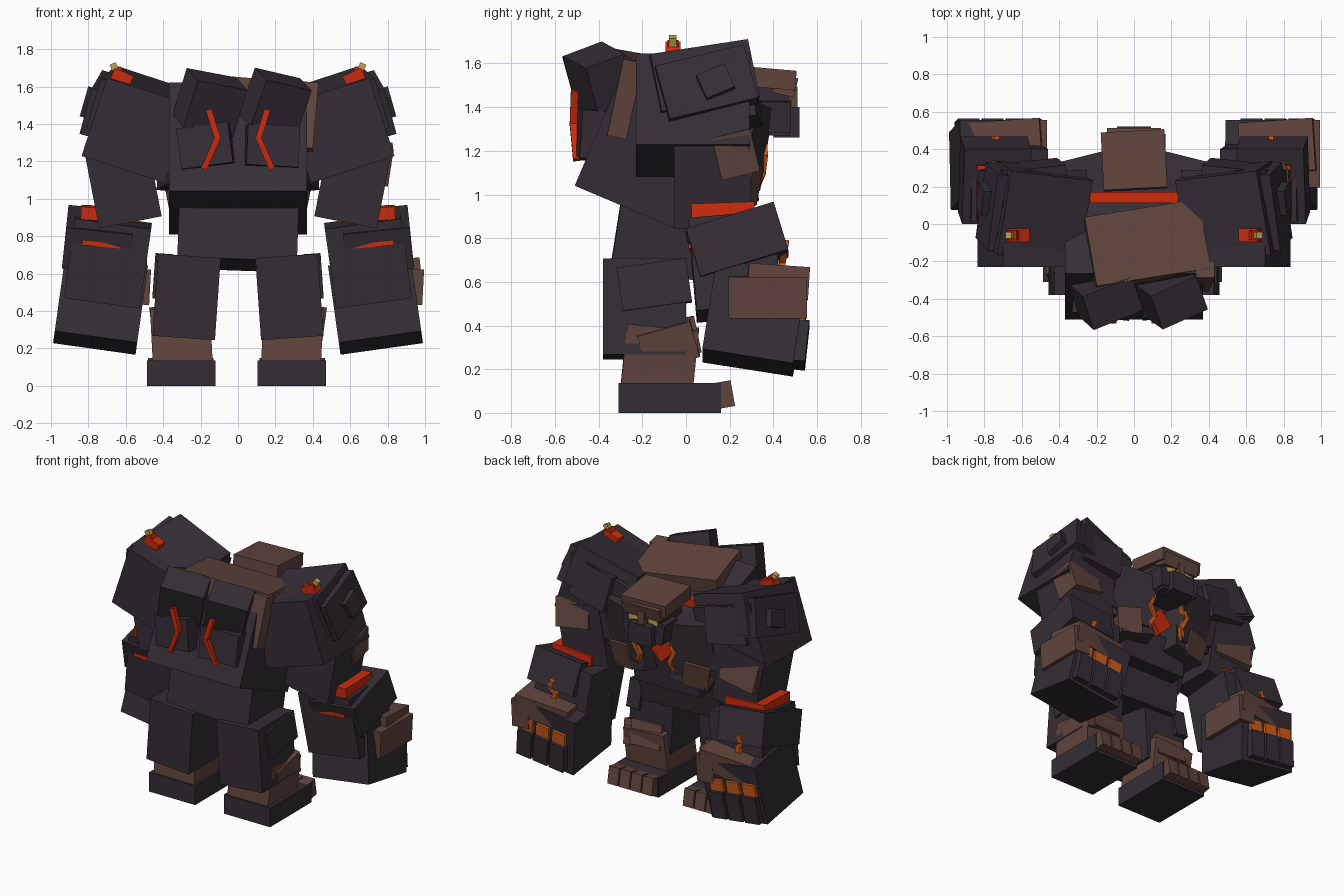
import bpy
import bmesh
from math import radians, degrees
from mathutils import Matrix, Vector, Euler


def material(name, colour):
    m = bpy.data.materials.new(name)
    m.diffuse_color = (*colour, 1)
    return m


DARK = material("dark stone", (0.035, 0.027, 0.036))
BROWN = material("brown stone", (0.120, 0.058, 0.047))
RED = material("ember red", (0.60, 0.024, 0.004))
ORANGE = material("lava orange", (0.62, 0.11, 0.012))
YELLOW = material("pale yellow", (0.52, 0.38, 0.08))


def block(name, centre, size, rot, mat):
    """One flat-faced stone with its turn baked in."""
    bm = bmesh.new()
    turn = Euler([radians(a) for a in rot]).to_matrix().to_4x4()
    bmesh.ops.create_cube(bm, size=1, matrix=Matrix.Translation(centre) @ turn @ Matrix.Diagonal((*size, 1)))
    mesh = bpy.data.meshes.new(name)
    bm.to_mesh(mesh)
    bm.free()
    mesh.materials.append(mat)
    ob = bpy.data.objects.new(name, mesh)
    bpy.context.collection.objects.link(ob)


def pair(name, c, s, r, mat, shift=0):
    """A stone and its mirror image across x = 0, the left one nudged by shift."""
    block("right_" + name, c, s, r, mat)
    block("left_" + name, (-c[0] + shift, c[1], c[2]), s, (r[0], -r[1], -r[2]), mat)


def crack(name, points, width, depth, mat):
    """Zigzag of thin bars through x, y, z points, on both sides."""
    for i, (p, q) in enumerate(zip(points, points[1:])):
        p, q = Vector(p), Vector(q)
        up = (q - p).normalized()
        side = Vector((0, 1, 0)).cross(up).normalized()
        rot = Matrix((side, up.cross(side), up)).transposed().to_euler()
        pair(f"{name}_{i}", tuple((p + q) / 2), (width, depth, (q - p).length + width * 0.4),
             [degrees(a) for a in rot], mat)


# Hunched trunk
block("torso", (0, -0.115, 1.215), (0.74, 0.59, 0.63), (-23, 0, 0), DARK)
block("pelvis", (0, -0.12, 0.81), (0.64, 0.40, 0.33), (-9, 2, 0), DARK)
block("belly", (0, 0.05, 0.96), (0.52, 0.34, 0.24), (-5, 0, 0), DARK)
block("top_slab", (0.07, -0.11, 1.55), (0.62, 0.38, 0.12), (-10, 5, 9), BROWN)
block("side_slab", (0.365, -0.28, 1.44), (0.10, 0.09, 0.36), (-12, 5, 0), BROWN)

# Back crags with glowing cracks
block("left_upper_crag", (-0.15, -0.39, 1.515), (0.29, 0.20, 0.27), (20, 10, 22), DARK)
block("right_upper_crag", (0.20, -0.39, 1.515), (0.27, 0.20, 0.27), (20, 12, 24), DARK)
block("left_lower_crag", (-0.17, -0.41, 1.28), (0.28, 0.17, 0.22), (-4, -8, -6), DARK)
block("right_lower_crag", (0.18, -0.41, 1.28), (0.28, 0.17, 0.22), (-4, 3, 6), DARK)
crack("back_crack", [(0.155, -0.51, 1.47), (0.11, -0.515, 1.325), (0.18, -0.50, 1.165)], 0.032, 0.035, RED)

# Chest plates and inner glow
pair("chest_plate", (0.24, 0.19, 1.24), (0.30, 0.30, 0.38), (-8, -6, -14), DARK)
pair("chest_slab", (0.27, 0.21, 1.05), (0.18, 0.22, 0.18), (-12, 8, -16), BROWN)
pair("lower_chest", (0.21, 0.16, 1.03), (0.26, 0.28, 0.20), (8, 10, -10), DARK)
block("glow_bar", (0, 0.142, 1.44), (0.47, 0.06, 0.10), (0, 0, 0), RED)
block("chest_core", (0, 0.18, 1.14), (0.14, 0.20, 0.14), (0, 45, 0), RED)
crack("chest_crack", [(0.15, 0.355, 1.34), (0.125, 0.355, 1.25), (0.16, 0.36, 1.18), (0.12, 0.35, 1.10),
                      (0.15, 0.32, 1.03)], 0.028, 0.03, ORANGE)

# Head, brow, jaw and eyes
block("head", (0, 0.36, 1.41), (0.27, 0.23, 0.28), (0, 0, 0), DARK)
block("head_cap", (0, 0.34, 1.535), (0.34, 0.31, 0.09), (-5, 0, 3), BROWN)
block("brow", (0, 0.455, 1.50), (0.29, 0.10, 0.09), (-14, 0, 0), BROWN)
block("nose", (0, 0.48, 1.44), (0.05, 0.06, 0.11), (0, 0, 0), BROWN)
block("jaw", (0, 0.46, 1.33), (0.18, 0.12, 0.14), (0, 0, 0), DARK)
pair("cheek", (0.12, 0.41, 1.36), (0.08, 0.14, 0.14), (0, 8, 0), DARK)
pair("eye", (0.075, 0.478, 1.425), (0.075, 0.009, 0.035), (0, 8, 0), YELLOW)

# Shoulders and their little embers
pair("shoulder", (0.545, 0.03, 1.365), (0.47, 0.52, 0.44), (0, -18, 0), DARK)
pair("shoulder_cap", (0.515, 0.06, 1.475), (0.46, 0.46, 0.28), (9, -18, 7), DARK)
pair("shoulder_plate", (0.71, 0.09, 1.495), (0.16, 0.42, 0.26), (14, -16, 4), DARK)
pair("shoulder_knob", (0.785, 0.135, 1.51), (0.08, 0.14, 0.12), (24, -16, 0), DARK)
pair("shoulder_front", (0.53, 0.26, 1.45), (0.30, 0.12, 0.25), (10, -10, -6), DARK)
pair("ember", (0.62, -0.06, 1.65), (0.11, 0.07, 0.06), (0, -25, 0), RED)
pair("ember_neck", (0.64, -0.06, 1.675), (0.05, 0.05, 0.05), (0, 25, 0), RED)
pair("ember_tip", (0.66, -0.06, 1.70), (0.035, 0.035, 0.05), (0, 25, 0), YELLOW)

# Upper arms and glowing elbows
pair("upper_arm", (0.615, 0.12, 1.08), (0.34, 0.35, 0.42), (0, 11, 0), DARK)
block("right_arm_slab", (0.69, 0.22, 1.20), (0.25, 0.18, 0.20), (14, 8, 4), BROWN)
block("left_arm_slab", (-0.635, 0.225, 1.13), (0.29, 0.16, 0.20), (14, -6, -6), BROWN)
pair("elbow_glow", (0.685, 0.17, 0.92), (0.31, 0.29, 0.07), (2, -3, 0), RED)
pair("elbow_scar", (0.73, 0.042, 0.755), (0.21, 0.05, 0.025), (0, -5, -3), RED)

# Forearms, tilted wrist plates and fists
pair("forearm", (0.695, 0.225, 0.67), (0.41, 0.39, 0.43), (5, -8, 0), DARK)
pair("wrist_plate", (0.745, 0.234, 0.778), (0.36, 0.42, 0.23), (17, -6, 0), DARK)
pair("fist", (0.735, 0.315, 0.435), (0.445, 0.42, 0.42), (-9, -8, 0), DARK)
crack("wrist_crack", [(0.735, 0.455, 0.78), (0.76, 0.448, 0.73), (0.72, 0.44, 0.69), (0.74, 0.44, 0.62)],
      0.03, 0.03, ORANGE)

# Brown backs of the hands, not mirrored: both hang towards +x
for side, x in (("right", 0.77), ("left", -0.69)):
    block(side + "_hand_back", (x, 0.41, 0.585), (0.40, 0.28, 0.15), (-4, -5, 4), BROWN)
    block(side + "_hand_side", (x + 0.155, 0.375, 0.53), (0.13, 0.36, 0.19), (0, 3, 0), BROWN)

# Glowing knuckles and stone fingers
for i in range(3):
    x, lift = 0.625 + 0.128 * i, 0.015 * i
    pair(f"knuckle_{i}", (x, 0.49, 0.435 + lift), (0.102, 0.12, 0.09), (-6, -7, 0), ORANGE)
    pair(f"finger_{i}", (x + 0.012, 0.495, 0.30 + lift), (0.112, 0.12, 0.19), (-6, -7, 0), DARK)

# Legs
pair("thigh", (0.275, -0.19, 0.475), (0.335, 0.38, 0.44), (0, -4, 0), DARK)
pair("thigh_plate", (0.40, -0.145, 0.585), (0.10, 0.32, 0.20), (8, -4, 0), DARK)
pair("shin", (0.29, -0.12, 0.25), (0.32, 0.33, 0.30), (-6, 3, 0), BROWN, -0.012)
pair("shin_plate", (0.41, -0.08, 0.31), (0.10, 0.25, 0.17), (16, 8, 0), BROWN)
pair("knee_slab", (0.29, -0.02, 0.345), (0.23, 0.14, 0.17), (12, 0, 3), BROWN)

# Feet with toes
pair("foot", (0.288, -0.075, 0.068), (0.365, 0.47, 0.136), (0, 0, 0), DARK, -0.016)
for i in range(4):
    pair(f"toe_{i}", (0.155 + 0.09 * i, 0.165, 0.082), (0.08, 0.10, 0.12), (10, 0, 0), BROWN, -0.016)
